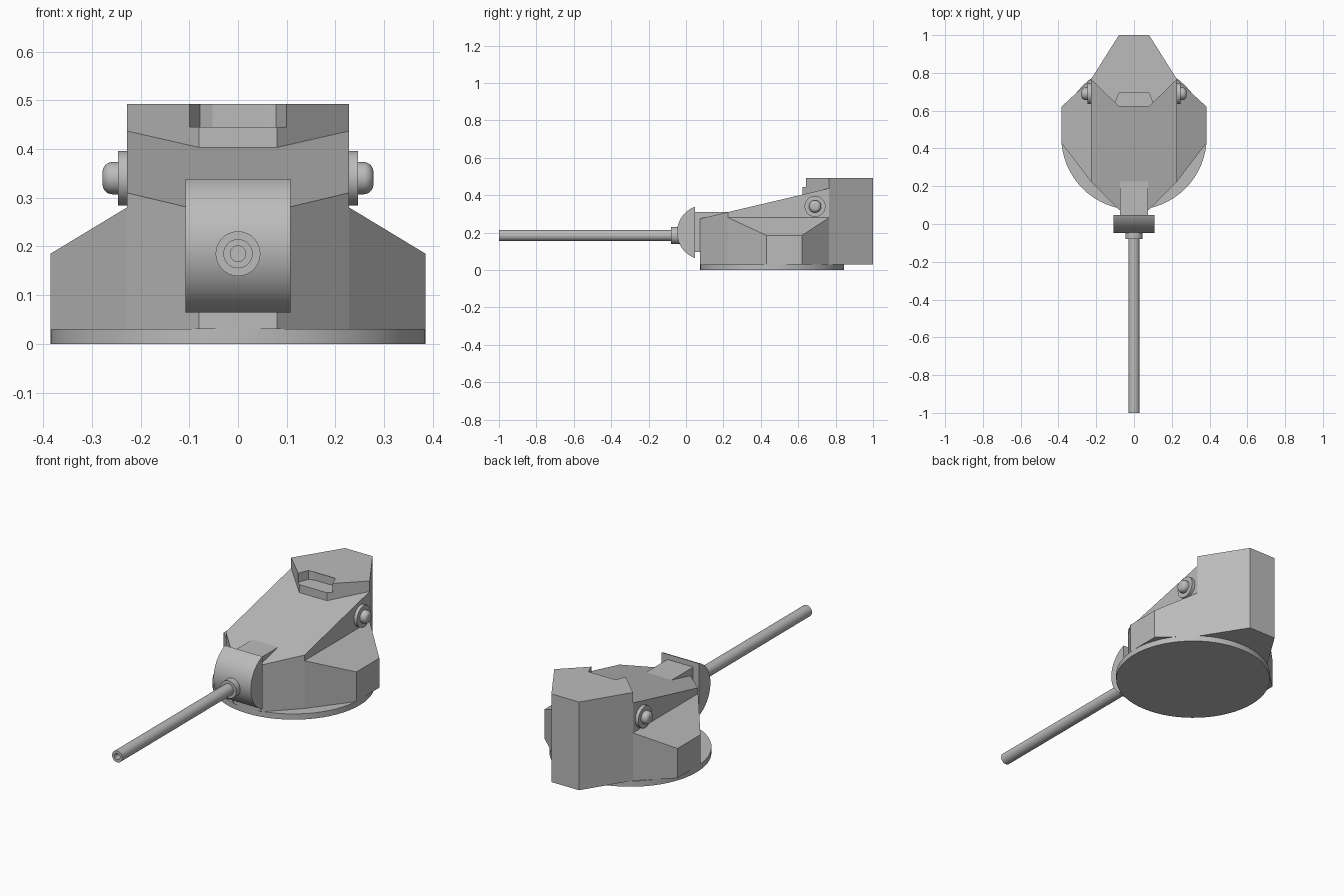
import bpy, bmesh, math
from mathutils import Vector, Matrix

if "Cube" in bpy.data.objects:
    bpy.data.objects.remove(bpy.data.objects["Cube"], do_unlink=True)

grey = bpy.data.materials.new("plain_grey")
grey.use_nodes = True
colour = (0.5, 0.5, 0.5, 1)
grey.diffuse_color = colour
grey.node_tree.nodes["Principled BSDF"].inputs["Base Color"].default_value = colour


def finish(name, bm, smooth=False):
    bmesh.ops.recalc_face_normals(bm, faces=bm.faces[:])
    mesh = bpy.data.meshes.new(name)
    bm.to_mesh(mesh)
    bm.free()
    mesh.materials.append(grey)
    obj = bpy.data.objects.new(name, mesh)
    bpy.context.collection.objects.link(obj)
    if smooth:
        bpy.ops.object.select_all(action='DESELECT')
        obj.select_set(True)
        bpy.context.view_layer.objects.active = obj
        bpy.ops.object.shade_smooth_by_angle(angle=math.radians(35))
    return obj


def prism(bm, plan, bottom, top):
    """Extrude a plan outline; top is a function of (x, y)."""
    low = [bm.verts.new((x, y, bottom)) for x, y in plan]
    high = [bm.verts.new((x, y, top(x, y))) for x, y in plan]
    bm.faces.new(low[::-1])
    bm.faces.new(high)
    n = len(plan)
    return [bm.faces.new((low[i], low[(i + 1) % n], high[(i + 1) % n], high[i]))
            for i in range(n)]


def mirrored(half):
    """Complete a right-hand outline across x = 0."""
    return half + [(-x, y) for x, y in reversed(half)]


def lathe(name, profile, place, steps=48):
    """Spin (radius, height) points about local z, then place the result."""
    bm = bmesh.new()
    verts = [bm.verts.new((r, 0, h)) for r, h in profile]
    edges = [bm.edges.new(pair) for pair in zip(verts, verts[1:])]
    bmesh.ops.spin(bm, geom=verts + edges, cent=(0, 0, 0), axis=(0, 0, 1),
                   angle=math.tau, steps=steps)
    bmesh.ops.remove_doubles(bm, verts=bm.verts[:], dist=1e-5)
    bm.transform(place)
    return finish(name, bm, True)


# Round base
lathe("base_ring", [(0, 0), (0.385, 0), (0.385, 0.03), (0, 0.03)],
      Matrix.Translation((0, 0.46, 0)), 64)

# Central hull with a sloping roof
bm = bmesh.new()
prism(bm, mirrored([(0.08, 0.075), (0.228, 0.225), (0.228, 0.765)]),
      0.03, lambda x, y: 0.31 + (y - 0.225) * 0.235)
finish("turret_body", bm)

# Side bulges with sloping tops
for side, name in ((1, "left_sponson"), (-1, "right_sponson")):
    bm = bmesh.new()
    plan = [(0.228, 0.225), (0.385, 0.43), (0.385, 0.62), (0.228, 0.765)]
    prism(bm, [(x * side, y) for x, y in plan], 0.03,
          lambda x, y: 0.28 - (abs(x) - 0.228) * 0.605)
    finish(name, bm)

# Rear block: full lower prism, notched upper prism with a recessed slot
outer = [(0.228, 0.765), (0.08, 1.0)]
bm = bmesh.new()
prism(bm, mirrored([(0.08, 0.622)] + outer), 0.03, lambda x, y: 0.445)
finish("rear_block", bm)

bm = bmesh.new()
walls = prism(bm, mirrored([(0.078, 0.695), (0.1, 0.641)] + outer),
              0.445, lambda x, y: 0.492)
slot = walls[-1]
bmesh.ops.inset_individual(bm, faces=[slot], thickness=0.0125)
for v in slot.verts:
    v.co.x = math.copysign(0.052, v.co.x)
    v.co.y += 0.01
finish("rear_block_top", bm)

# Curved gun shield, drawn in the y-z plane and extruded across x
bm = bmesh.new()
radius, half = 0.146, math.asin(0.137 / 0.146)
arc = [half - 2 * half * i / 32 for i in range(33)]
ring = [bm.verts.new((-0.108, -0.048 + radius * (1 - math.cos(a)),
                      0.201 + radius * math.sin(a))) for a in arc]
face = bm.faces.new(ring)
extruded = bmesh.ops.extrude_face_region(bm, geom=[face], use_keep_orig=True)
bmesh.ops.translate(bm, vec=(0.216, 0, 0),
                    verts=[g for g in extruded["geom"] if isinstance(g, bmesh.types.BMVert)])
finish("gun_shield", bm, True)

# Neck joining the shield to the hull
bm = bmesh.new()
prism(bm, mirrored([(0.075, 0.04), (0.075, 0.3)]), 0.095, lambda x, y: 0.31)
finish("shield_neck", bm)

# Hollow barrel and collar, pointing to the front
forward = Matrix.Translation((0, 0, 0.185)) @ Matrix.Rotation(math.pi / 2, 4, 'X')
lathe("barrel", [(0, -0.03), (0.03, -0.03), (0.03, 1.0), (0.016, 1.0),
                 (0.016, 0.9), (0, 0.9)], forward, 32)
lathe("barrel_collar", [(0, 0), (0.046, 0), (0.046, 0.08), (0, 0.08)], forward, 32)

# Round bosses with domed knobs on both sides
dome = [(0.013 + 0.02 * math.cos(a), 0.03 + 0.02 * math.sin(a))
        for a in (math.pi / 2 * i / 8 for i in range(9))]
for side, name in ((1, "left"), (-1, "right")):
    place = (Matrix.Translation((side * 0.228, 0.69, 0.34))
             @ Matrix.Rotation(side * math.pi / 2, 4, 'Y'))
    lathe(name + "_boss", [(0, -0.01), (0.056, -0.01), (0.056, 0.018), (0, 0.018)], place)
    lathe(name + "_knob", [(0, 0.01), (0.033, 0.01)] + dome + [(0, 0.05)], place)
